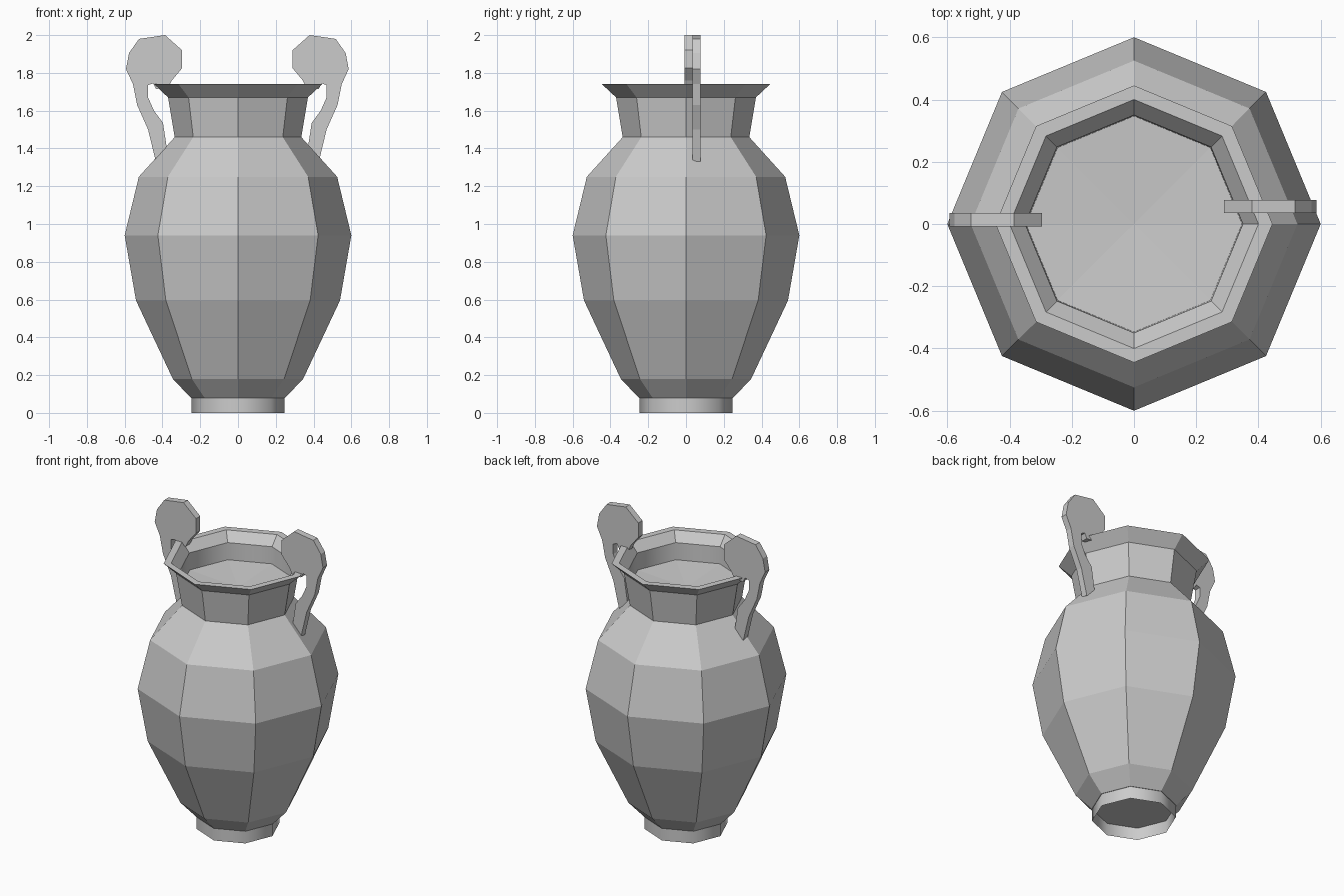
import bpy, bmesh
from math import cos, sin, tau

cube = bpy.data.objects.get("Cube")
if cube:
    bpy.data.objects.remove(cube)

SIDES = 8

clay = bpy.data.materials.new("grey clay")
clay.use_nodes = True
grey = (0.6, 0.6, 0.6, 1)
clay.diffuse_color = grey
clay.node_tree.nodes["Principled BSDF"].inputs["Base Color"].default_value = grey


def add_object(name, bm, smooth=False):
    mesh = bpy.data.meshes.new(name)
    for f in bm.faces:
        f.smooth = smooth
    bm.to_mesh(mesh)
    bm.free()
    mesh.materials.append(clay)
    obj = bpy.data.objects.new(name, mesh)
    bpy.context.collection.objects.link(obj)
    return obj


def lathe(name, profile, smooth=False):
    """Turn (radius, height) points into an eight-sided shell; radius 0 makes a fan."""
    bm = bmesh.new()
    rings = []
    for r, z in profile:
        if r == 0:
            rings.append([bm.verts.new((0, 0, z))] * SIDES)
        else:
            rings.append([bm.verts.new((r * cos(tau * i / SIDES), r * sin(tau * i / SIDES), z))
                          for i in range(SIDES)])
    for low, high in zip(rings, rings[1:]):
        for i in range(SIDES):
            j = (i + 1) % SIDES
            corners = dict.fromkeys((low[i], low[j], high[j], high[i]))
            bm.faces.new(list(corners))
    return add_object(name, bm, smooth)


def plate(name, outline, y0, y1, side, shift):
    """Extrude an outline in the xz plane from y0 to y1."""
    bm = bmesh.new()
    face = bm.faces.new([bm.verts.new((side * x + shift, y0, z)) for x, z in outline])
    result = bmesh.ops.extrude_face_region(bm, geom=[face], use_keep_orig=True)
    for v in result["geom"]:
        if isinstance(v, bmesh.types.BMVert):
            v.co.y = y1
    bmesh.ops.recalc_face_normals(bm, faces=bm.faces)
    return add_object(name, bm)


# Body, neck, flared lip and inner chamfer
lathe("body", [(0, 0.08), (0.25, 0.08), (0.345, 0.18), (0.54, 0.595), (0.6, 0.94),
               (0.525, 1.25), (0.335, 1.46), (0.37, 1.67), (0.445, 1.74),
               (0.40, 1.74), (0.35, 1.68)])

# Softly shaded wall inside the neck, and the shallow floor below it
lathe("inner_neck", [(0.35, 1.68), (0.347, 1.57)], smooth=True)
lathe("inner_floor", [(0.347, 1.57), (0, 1.55)])

# Open foot ring
lathe("foot", [(0.247, 0), (0.247, 0.08)], smooth=True)

# Flat scroll handles, slightly offset from each other in depth
scroll = [(0.524, 1.98), (0.386, 2.0), (0.296, 1.92), (0.296, 1.825), (0.35, 1.76),
          (0.37, 1.72), (0.434, 1.715), (0.45, 1.745), (0.476, 1.735), (0.476, 1.67),
          (0.445, 1.60), (0.397, 1.535), (0.375, 1.39), (0.385, 1.33), (0.435, 1.33),
          (0.476, 1.5), (0.534, 1.63), (0.556, 1.74), (0.593, 1.82), (0.577, 1.905)]
plate("right_handle", scroll, -0.008, 0.035, -1, 0)
plate("left_handle", scroll, 0.035, 0.077, 1, -0.007)
